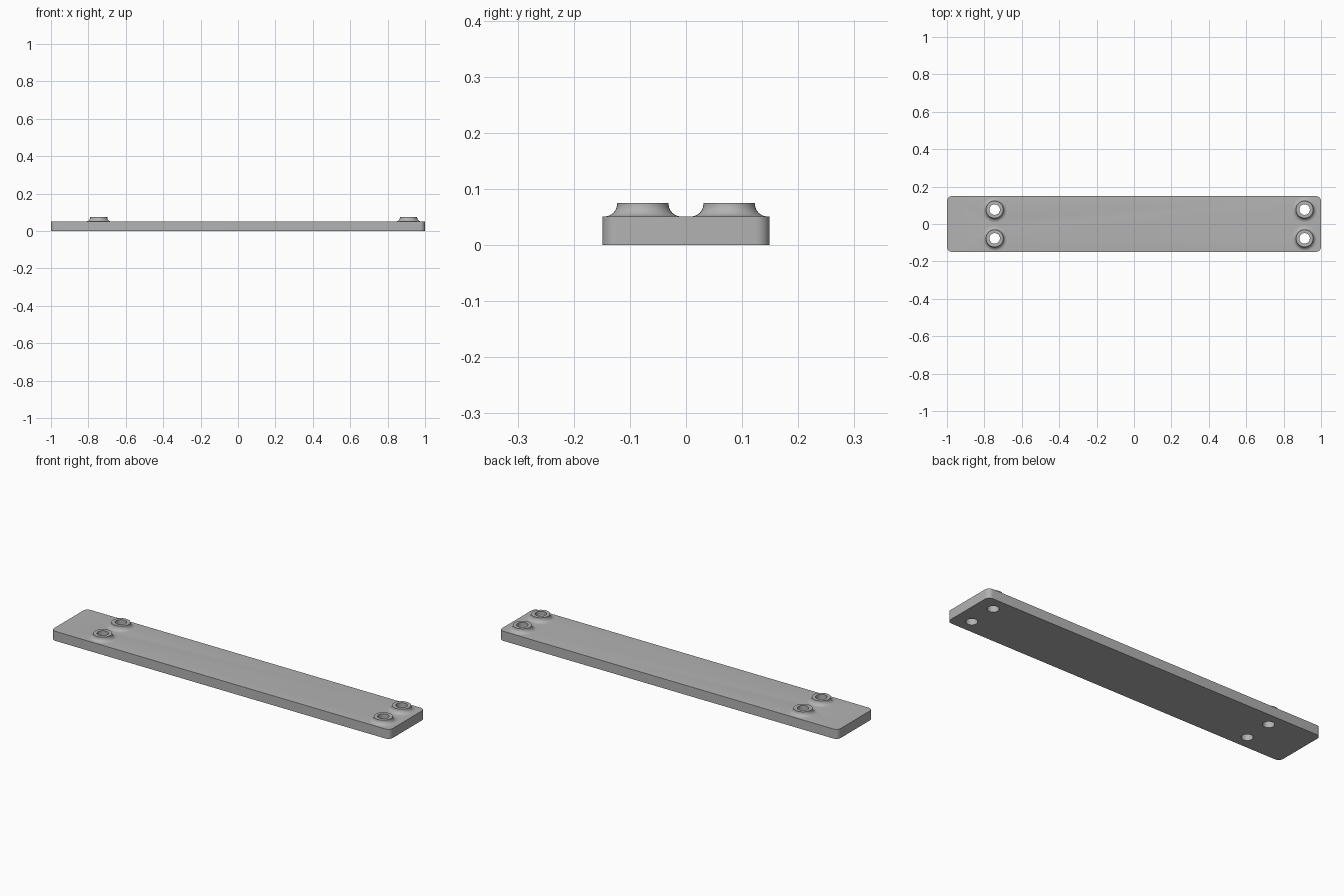
import bpy, bmesh, math

if "Cube" in bpy.data.objects:
    bpy.data.objects.remove(bpy.data.objects["Cube"])

LENGTH, WIDTH, THICK = 2.0, 0.298, 0.051
CORNER, TOP_Z = 0.026, 0.075
BOSS_R, BORE_R, FILLET = 0.046, 0.028, 0.022
SPOTS = [(x, y) for x in (-0.745, 0.912) for y in (-0.077, 0.077)]

grey = bpy.data.materials.new("grey")
grey.diffuse_color = (0.45, 0.45, 0.45, 1)
grey.use_nodes = True
grey.node_tree.nodes["Principled BSDF"].inputs["Base Color"].default_value = grey.diffuse_color


def finish(name, bm):
    bmesh.ops.recalc_face_normals(bm, faces=bm.faces[:])
    mesh = bpy.data.meshes.new(name)
    bm.to_mesh(mesh)
    bm.free()
    mesh.materials.append(grey)
    obj = bpy.data.objects.new(name, mesh)
    bpy.context.collection.objects.link(obj)
    return obj


def lathe(name, profile, x, y, steps=64):
    """Closed solid of revolution from (radius, z) points, capped at both ends."""
    bm = bmesh.new()
    rings = [[bm.verts.new((x + r * math.cos(2 * math.pi * i / steps),
                            y + r * math.sin(2 * math.pi * i / steps), z))
              for i in range(steps)] for r, z in profile]
    for a, b in zip(rings, rings[1:]):
        for i in range(steps):
            j = (i + 1) % steps
            bm.faces.new((a[i], a[j], b[j], b[i]))
    bm.faces.new(rings[0])
    bm.faces.new(rings[-1])
    return finish(name, bm)


# Flat plate with rounded vertical corners
bm = bmesh.new()
outline = []
for k, (sx, sy) in enumerate([(1, 1), (-1, 1), (-1, -1), (1, -1)]):
    for i in range(9):
        a = math.pi / 2 * (k + i / 8)
        outline.append(bm.verts.new((sx * (LENGTH / 2 - CORNER) + CORNER * math.cos(a),
                                     sy * (WIDTH / 2 - CORNER) + CORNER * math.sin(a), 0)))
base = bm.faces.new(outline)
side = bmesh.ops.extrude_face_region(bm, geom=[base])
bmesh.ops.translate(bm, vec=(0, 0, THICK),
                    verts=[v for v in side["geom"] if isinstance(v, bmesh.types.BMVert)])
plate = finish("mounting_plate", bm)

# Bosses with a concave fillet flowing into the plate
foot = BOSS_R + FILLET
arc = [(foot - FILLET * math.sin(a), THICK + FILLET - FILLET * math.cos(a))
       for a in (math.pi / 2 * i / 8 for i in range(9))]
boss_profile = [(foot, THICK * 0.4)] + arc + [(BOSS_R, TOP_Z)]

helpers = []
for kind, profile, op in (
        ("boss", boss_profile, 'UNION'),
        ("bore_cutter", [(BORE_R, -0.05), (BORE_R, 0.15)], 'DIFFERENCE')):
    for x, y in SPOTS:
        tool = lathe(kind, profile, x, y)
        tool.hide_render = True
        helpers.append(tool)
        mod = plate.modifiers.new(kind, 'BOOLEAN')
        mod.operation, mod.solver, mod.object = op, 'EXACT', tool

# Bake the cuts and drop the helpers
bpy.context.view_layer.objects.active = plate
plate.select_set(True)
for mod in list(plate.modifiers):
    bpy.ops.object.modifier_apply(modifier=mod.name)
for tool in helpers:
    bpy.data.objects.remove(tool, do_unlink=True)
bpy.ops.object.shade_smooth_by_angle(angle=math.radians(30))
